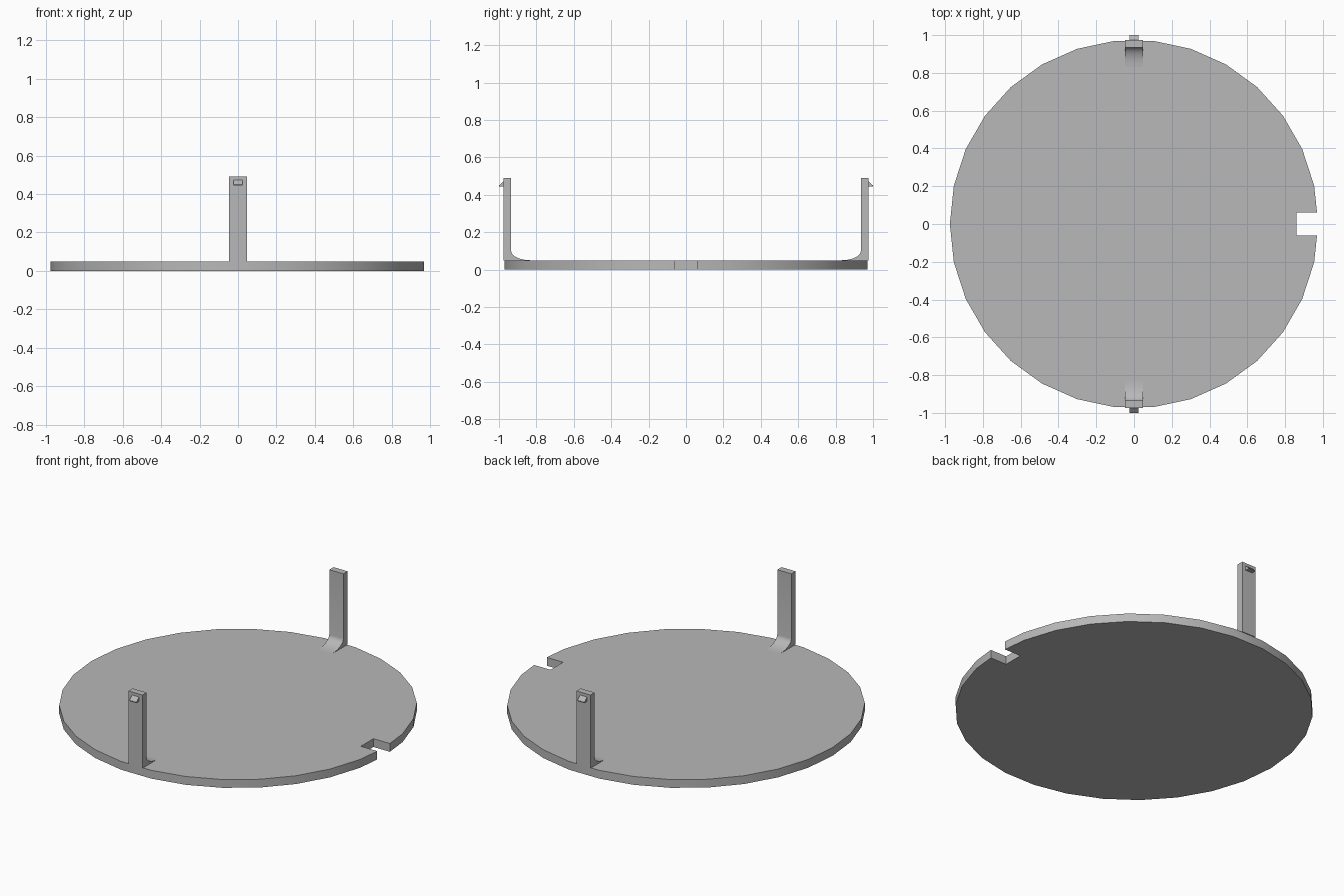
import bpy
import bmesh
from math import cos, sin, pi, radians
from mathutils import Vector

if "Cube" in bpy.data.objects:
    bpy.data.objects.remove(bpy.data.objects["Cube"], do_unlink=True)

RADIUS = 0.975
THICK = 0.05
SIDES = 30

grey = bpy.data.materials.new("plain grey")
grey.use_nodes = True
colour = (0.48, 0.48, 0.48, 1)
grey.diffuse_color = colour
grey.node_tree.nodes["Principled BSDF"].inputs["Base Color"].default_value = colour


def prism(name, outline, offset):
    """Extrude a flat outline along an offset into a closed solid."""
    bm = bmesh.new()
    face = bm.faces.new([bm.verts.new(p) for p in outline])
    ext = bmesh.ops.extrude_face_region(bm, geom=[face], use_keep_orig=True)
    moved = [g for g in ext["geom"] if isinstance(g, bmesh.types.BMVert)]
    bmesh.ops.translate(bm, verts=moved, vec=Vector(offset))
    bmesh.ops.recalc_face_normals(bm, faces=bm.faces)
    mesh = bpy.data.meshes.new(name)
    bm.to_mesh(mesh)
    bm.free()
    mesh.materials.append(grey)
    obj = bpy.data.objects.new(name, mesh)
    bpy.context.collection.objects.link(obj)
    bpy.ops.object.select_all(action="DESELECT")
    obj.select_set(True)
    bpy.context.view_layer.objects.active = obj
    bpy.ops.object.shade_smooth_by_angle(angle=radians(30))
    return obj


# Round plate with a square notch in its left edge
rim = [(RADIUS * cos(2 * pi * i / SIDES), RADIUS * sin(2 * pi * i / SIDES), 0)
       for i in range(1, SIDES)]
notch = [(0.969, -0.06, 0), (0.86, -0.06, 0), (0.86, 0.06, 0), (0.969, 0.06, 0)]
prism("plate", rim + notch, (0, 0, THICK))

# Upright arms with a curved foot, and a wedge catch on each outer face
HALF = 0.047
CATCH = 0.023
for side, label in ((-1, "front"), (1, "back")):
    foot = [(0.83 + 0.105 * sin(a), 0.10 - 0.05 * cos(a))
            for a in (pi / 2 * i / 8 for i in range(9))]
    profile = [(0.975, THICK)] + foot + [(0.935, 0.49), (0.975, 0.49)]
    prism(label + "_arm", [(-HALF, side * y, z) for y, z in profile],
          (2 * HALF, 0, 0))
    wedge = [(0.97, 0.445), (1.0, 0.445), (1.0, 0.45), (0.975, 0.472), (0.97, 0.472)]
    prism(label + "_catch", [(-CATCH, side * y, z) for y, z in wedge],
          (2 * CATCH, 0, 0))
